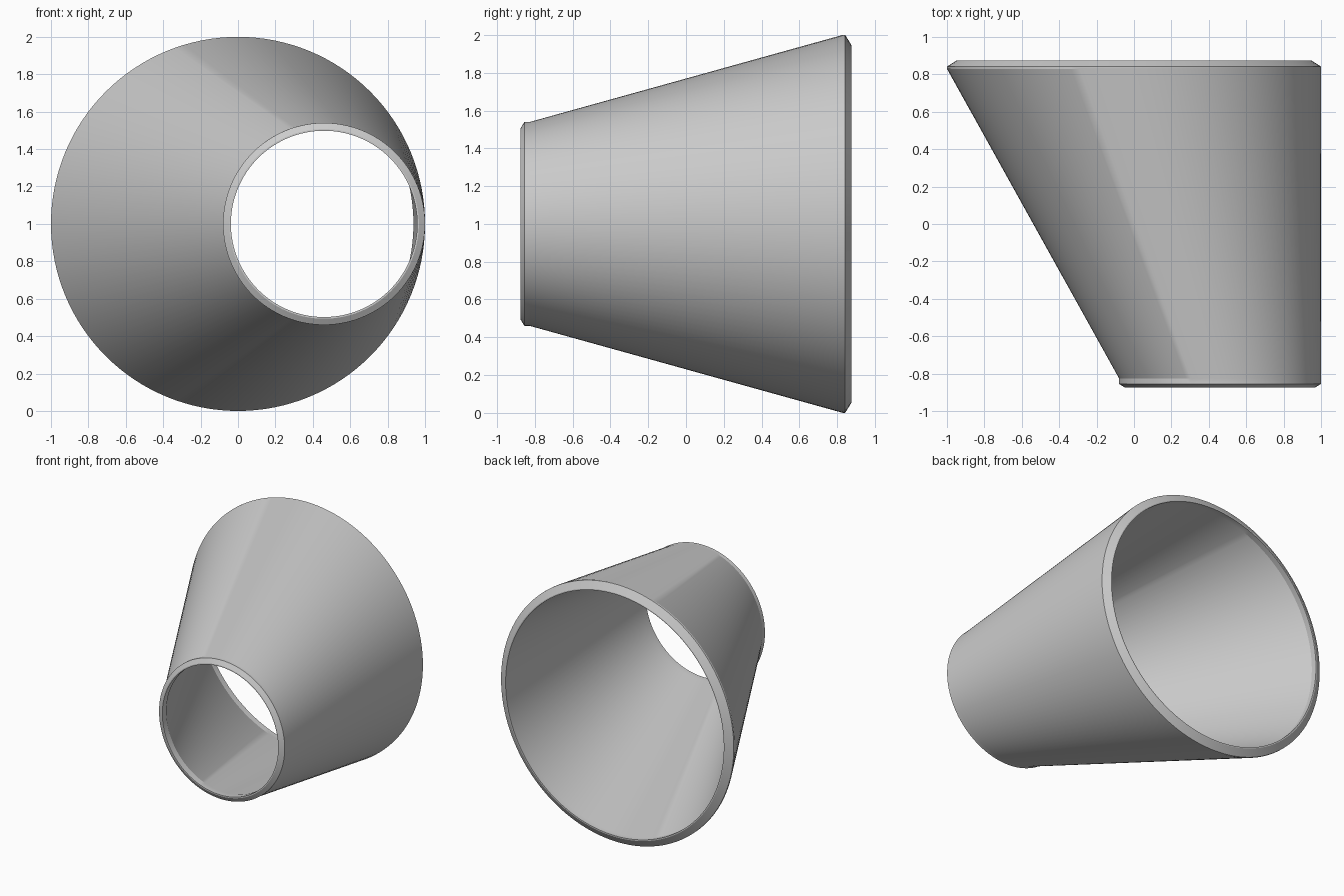
import bpy, bmesh, math

if "Cube" in bpy.data.objects:
    bpy.data.objects.remove(bpy.data.objects["Cube"])

SEG = 128
# Closed wall section: (y, centre x, radius), outside front to back, then inside back to front
RINGS = [
    (-0.875, 0.46, 0.507),   # small end land
    (-0.855, 0.46, 0.54),    # small end weld bevel
    (-0.825, 0.46, 0.54),    # short straight collar
    (0.83, 0.0, 1.0),        # eccentric cone
    (0.842, 0.0, 1.0),       # large end collar
    (0.875, 0.0, 0.947),     # large end weld bevel
    (0.875, 0.0, 0.938),     # large bore
    (0.83, 0.0, 0.938),
    (-0.825, 0.46, 0.498),   # small bore
    (-0.875, 0.46, 0.498),
]

bm = bmesh.new()
loops = []
for y, cx, r in RINGS:
    loops.append([bm.verts.new((cx + r * math.cos(2 * math.pi * i / SEG), y,
                                1 + r * math.sin(2 * math.pi * i / SEG)))
                  for i in range(SEG)])

# Skin neighbouring rings, wrapping the last ring back to the first
for k, a in enumerate(loops):
    b = loops[(k + 1) % len(loops)]
    for i in range(SEG):
        j = (i + 1) % SEG
        bm.faces.new((a[i], a[j], b[j], b[i]))
bmesh.ops.recalc_face_normals(bm, faces=bm.faces)

mesh = bpy.data.meshes.new("eccentric_reducer")
bm.to_mesh(mesh)
bm.free()
reducer = bpy.data.objects.new("eccentric_reducer", mesh)
bpy.context.collection.objects.link(reducer)

# Smooth walls, crisp bevel edges
bpy.context.view_layer.objects.active = reducer
reducer.select_set(True)
bpy.ops.object.shade_smooth_by_angle(angle=math.radians(20))
